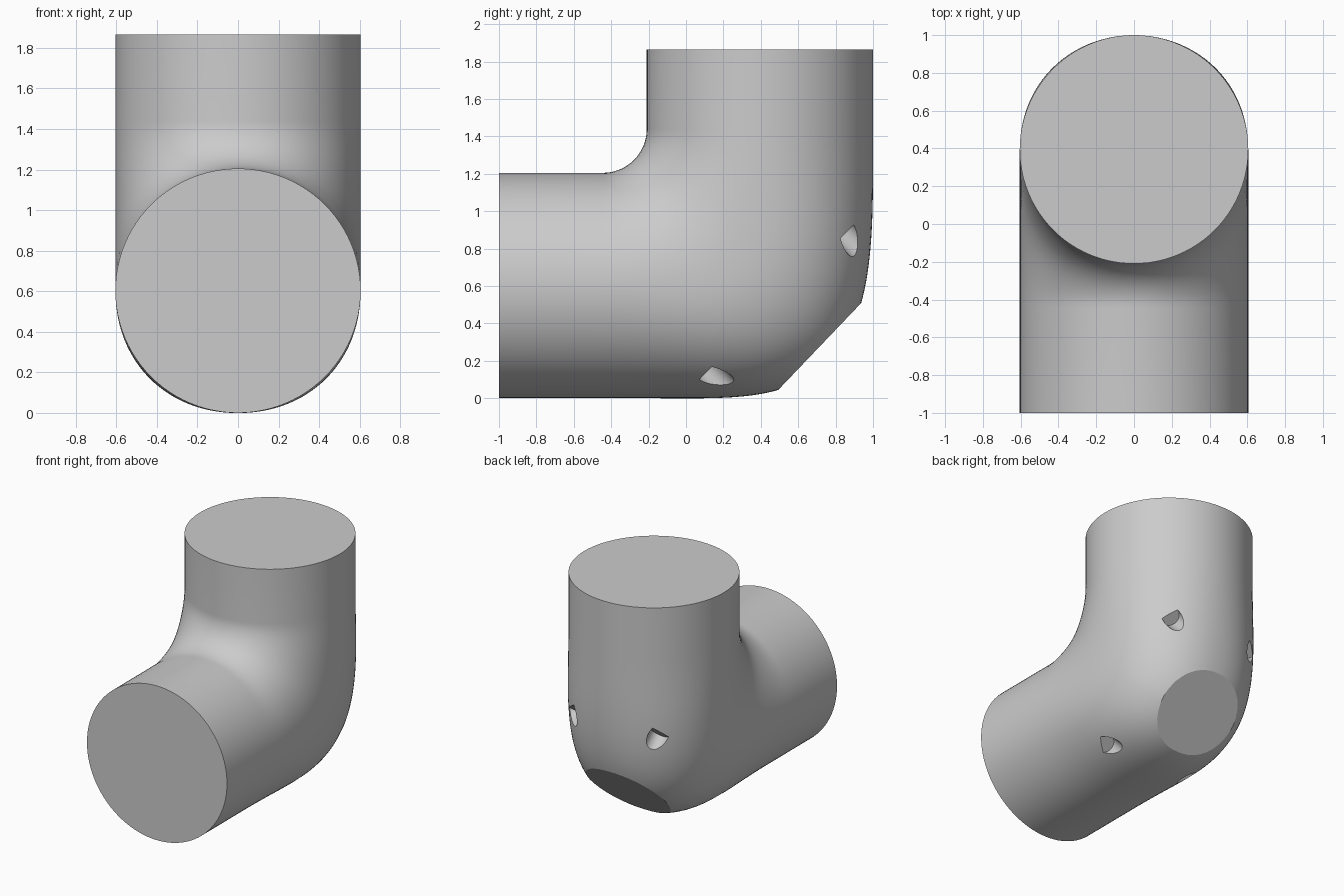
import bpy, bmesh, math
from mathutils import Vector, Matrix
from mathutils.geometry import interpolate_bezier

old = bpy.data.objects.get("Cube")
if old:
    bpy.data.objects.remove(old, do_unlink=True)

RADIUS, FILLET, SIDES = 0.605, 0.235, 96
PIVOT = Vector((0, -0.445, 1.44))      # centre of the inner bend

grey = bpy.data.materials.new("plain_grey")
grey.use_nodes = True
colour = (0.6, 0.6, 0.6, 1)
grey.diffuse_color = colour
grey.node_tree.nodes["Principled BSDF"].inputs["Base Color"].default_value = colour


def power(v, e):
    return math.copysign(abs(v) ** e, v)


def add_ring(bm, pivot, outer):
    """Rounded section reaching from the inner bend to the outer point."""
    arm = outer - pivot
    d = arm.normalized()
    half = (arm.length - FILLET) / 2
    e = 2 / (2 + 0.25 * (2 * d.y * d.z) ** 2)
    ring = []
    for i in range(SIDES):
        a = math.tau * i / SIDES
        p = pivot + d * (FILLET + half + half * power(math.cos(a), e))
        p.x = RADIUS * power(math.sin(a), e)
        ring.append(bm.verts.new(p))
    return ring


def bezier(*points):
    return interpolate_bezier(*[Vector((0, y, z)) for y, z in points], 24)


# Outer bend profile, running from the level tube to the upright tube
heel = bezier((-0.2, 0), (0.25, 0), (0.544, -0.024), (0.784, 0.216))
heel += bezier((0.784, 0.216), (0.985, 0.44), (1, 0.8), (1, 1.25))[1:]
profile = [Vector((0, PIVOT.y, 0)), Vector((0, -0.32, 0))] + heel
profile += [Vector((0, 1, 1.34)), Vector((0, 1, PIVOT.z))]
stations = [(Vector((0, -1, PIVOT.z)), Vector((0, -1, 0)))]
stations += [(PIVOT, q) for q in profile]
stations += [(Vector((0, PIVOT.y, 1.865)), Vector((0, 1, 1.865)))]

# Elbow body: loft the sections and cap both ends
bm = bmesh.new()
rings = [add_ring(bm, p, q) for p, q in stations]
for r, s in zip(rings, rings[1:]):
    for i in range(SIDES):
        j = (i + 1) % SIDES
        bm.faces.new((r[i], r[j], s[j], s[i]))
bm.faces.new(rings[0])
bm.faces.new(rings[-1])

# Flat slanted cut across the heel
low, high = Vector((0, 0.489, 0.04)), Vector((0, 0.935, 0.507))
normal = (high - low).cross(Vector((1, 0, 0))).normalized()
if normal.y < 0:
    normal.negate()
cut = bmesh.ops.bisect_plane(bm, geom=bm.verts[:] + bm.edges[:] + bm.faces[:],
                             plane_co=low, plane_no=normal, clear_outer=True)
rim = [g for g in cut["geom_cut"] if isinstance(g, bmesh.types.BMEdge)]
bmesh.ops.holes_fill(bm, edges=rim, sides=0)
bmesh.ops.recalc_face_normals(bm, faces=bm.faces)
mesh = bpy.data.meshes.new("elbow_body")
bm.to_mesh(mesh)
bm.free()
mesh.materials.append(grey)
body = bpy.data.objects.new("elbow_body", mesh)
bpy.context.collection.objects.link(body)

# Four flat-bottomed pockets running along the diagonal
axis = Vector((0, 1, -1)).normalized()
along = Vector((0, 1, 1)).normalized()
turn = Vector((0, 0, 1)).rotation_difference(axis).to_matrix().to_4x4()
bm = bmesh.new()
for sx in (-1, 1):
    for su in (-1, 1):
        centre = Vector((sx * 0.37, 0, 0)) + along * (0.707 + su * 0.52) + axis * 0.379
        bmesh.ops.create_cone(bm, cap_ends=True, segments=40, radius1=0.07,
                              radius2=0.07, depth=0.8,
                              matrix=Matrix.Translation(centre) @ turn)
cut_mesh = bpy.data.meshes.new("pocket_cutter")
bm.to_mesh(cut_mesh)
bm.free()
cut_mesh.materials.append(grey)
cutter = bpy.data.objects.new("pocket_cutter", cut_mesh)
bpy.context.collection.objects.link(cutter)
cutter.hide_render = True

mod = body.modifiers.new("pockets", "BOOLEAN")
mod.operation, mod.solver, mod.object = "DIFFERENCE", "EXACT", cutter
bpy.ops.object.select_all(action="DESELECT")
bpy.context.view_layer.objects.active = body
body.select_set(True)
bpy.ops.object.modifier_apply(modifier=mod.name)
bpy.data.objects.remove(cutter, do_unlink=True)
bpy.ops.object.shade_smooth_by_angle(angle=math.radians(25))
